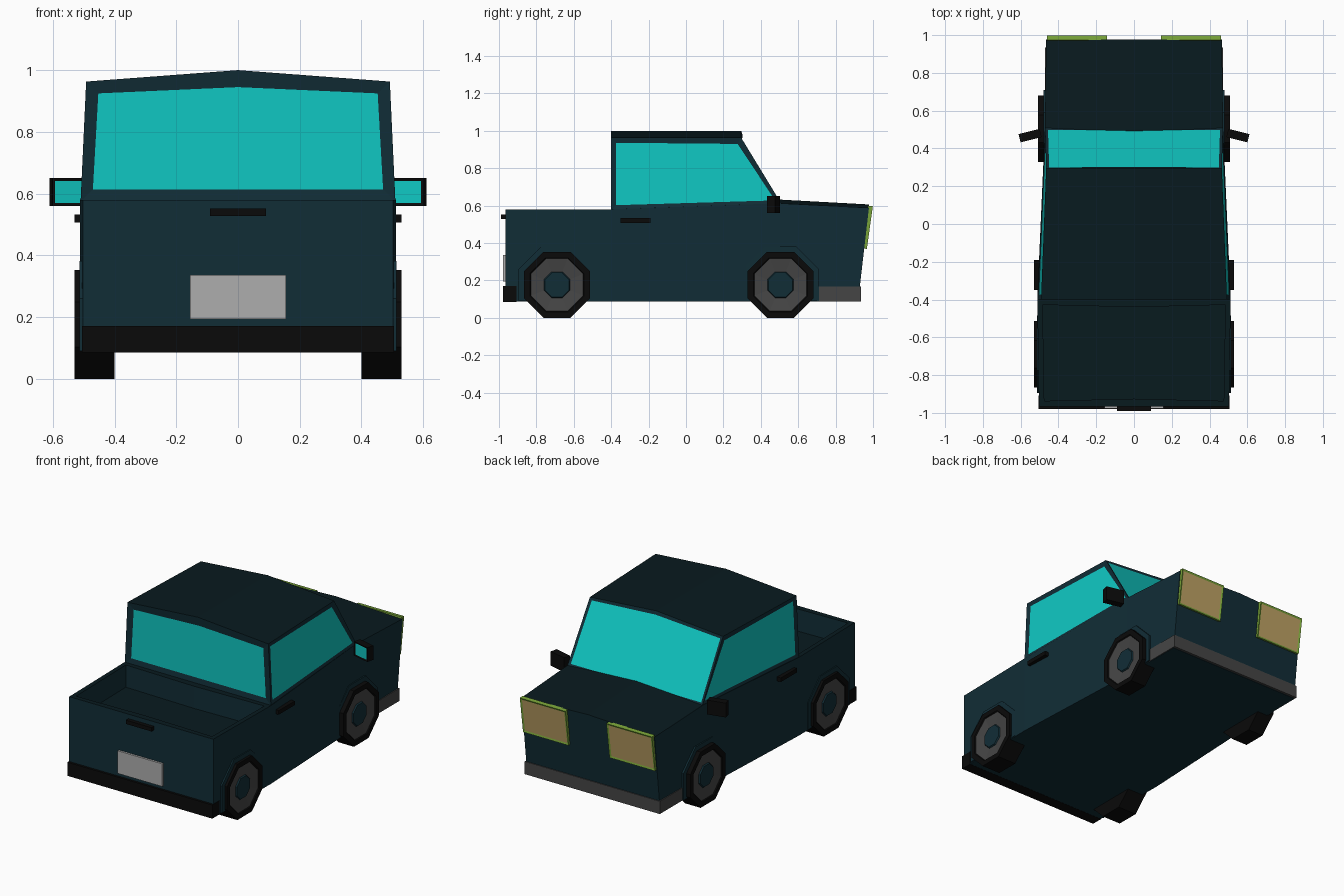
import bpy, bmesh, math
from mathutils import Matrix, Vector

if "Cube" in bpy.data.objects:
    bpy.data.objects.remove(bpy.data.objects["Cube"])


def material(name, rgb):
    m = bpy.data.materials.new(name)
    m.use_nodes = True
    m.diffuse_color = (*rgb, 1)
    bsdf = next(n for n in m.node_tree.nodes if n.type == 'BSDF_PRINCIPLED')
    bsdf.inputs["Base Color"].default_value = (*rgb, 1)
    return m


PAINT = material("blue paint", (0.0056, 0.026, 0.037))
DARK = material("dark blue paint", (0.0026, 0.0105, 0.0137))
GLASS = material("teal glass", (0.005, 0.57, 0.54))
BLACK = material("black rubber", (0.003, 0.003, 0.003))
GREY = material("dark grey metal", (0.06, 0.06, 0.06))
PLATE = material("light grey", (0.42, 0.42, 0.42))
GREEN = material("green trim", (0.19, 0.37, 0.04))
LENS = material("tan lens", (0.52, 0.36, 0.13))


def finish(bm, name, mats):
    bmesh.ops.recalc_face_normals(bm, faces=bm.faces)
    me = bpy.data.meshes.new(name)
    bm.to_mesh(me)
    bm.free()
    for m in mats:
        me.materials.append(m)
    ob = bpy.data.objects.new(name, me)
    bpy.context.scene.collection.objects.link(ob)
    return ob


def loft(rings):
    """Skin closed rings of equal length and cap both ends."""
    bm = bmesh.new()
    vs = [[bm.verts.new(p) for p in ring] for ring in rings]
    n = len(vs[0])
    for a, b in zip(vs, vs[1:]):
        for i in range(n):
            j = (i + 1) % n
            bm.faces.new((a[i], a[j], b[j], b[i]))
    bm.faces.new(vs[0])
    bm.faces.new(vs[-1])
    bmesh.ops.recalc_face_normals(bm, faces=bm.faces)
    return bm


def box_mesh(centre, size, rot=Matrix()):
    bm = bmesh.new()
    bmesh.ops.create_cube(bm, size=1)
    mat = Matrix.Translation(centre) @ rot @ Matrix.Diagonal((*size, 1))
    bmesh.ops.transform(bm, matrix=mat, verts=bm.verts)
    return bm


def box(name, centre, size, mat):
    return finish(box_mesh(centre, size), name, [mat])


def panel(bm, direction, border, depth, index):
    """Inset the face that looks most along a direction and colour it."""
    d = Vector(direction)
    bm.normal_update()
    face = max(bm.faces, key=lambda f: f.normal.dot(d))
    bmesh.ops.inset_region(bm, faces=[face], thickness=border, depth=0)
    bmesh.ops.translate(bm, vec=face.normal * depth, verts=face.verts)
    face.material_index = index


def darken_tops(bm):
    bm.normal_update()
    for f in bm.faces:
        if f.normal.z > 0.8:
            f.material_index = 1


# Lower body: stations of bottom y, top y, half width, corner height, centre height
stations = [(-0.965, -0.965, 0.503, 0.58, 0.58),
            (-0.40, -0.40, 0.512, 0.58, 0.58),
            (0.50, 0.50, 0.472, 0.612, 0.632),
            (0.92, 0.978, 0.465, 0.588, 0.606)]
body = loft([[(-w, yb, 0.086), (w, yb, 0.086), (w, yt, zc), (0, yt, zm), (-w, yt, zc)]
             for yb, yt, w, zc, zm in stations])
# Sunken load bed
bed = [f for f in body.faces
       if f.normal.z > 0.9 and f.calc_center_median().y < -0.5]
bmesh.ops.inset_region(body, faces=bed, thickness=0.04, depth=0)
walls = bmesh.ops.extrude_face_region(body, geom=bed)
bmesh.ops.translate(body, vec=(0, 0, -0.14),
                    verts=[v for v in walls["geom"] if isinstance(v, bmesh.types.BMVert)])
bmesh.ops.delete(body, geom=[f for f in bed if f.is_valid], context='FACES')
darken_tops(body)
finish(body, "body", [PAINT, DARK])

# Cab with a crowned roof, sloping windscreen and inset windows
cab = loft([[(-w, yb, zb), (w, yb, zb), (wt, yt, 0.963), (0, yt, 1.0), (-wt, yt, 0.963)]
            for yb, zb, w, yt, wt in [(-0.40, 0.575, 0.51, -0.40, 0.492),
                                      (0.51, 0.61, 0.471, 0.295, 0.465)]])
darken_tops(cab)
panel(cab, (0, -1, 0), 0.055, -0.006, 2)
panel(cab, (0, 1, 0.5), 0.022, -0.004, 2)
for s in (-1, 1):
    panel(cab, (s, 0, 0), 0.038, -0.006, 2)
finish(cab, "cab", [PAINT, DARK, GLASS])


# Octagonal wheels
def octagon(x, y, z, apothem):
    r = apothem / math.cos(math.pi / 8)
    return [(x, y + r * math.cos(a), z + r * math.sin(a))
            for a in [math.pi / 8 + k * math.pi / 4 for k in range(8)]]


def wheel(name, s, y, outer):
    profile = [(0.40, 0.176), (outer, 0.176), (outer, 0.145),
               (outer - 0.006, 0.14), (outer - 0.016, 0.07), (outer - 0.008, 0.065)]
    bm = loft([octagon(s * x, y, 0.176, r) for x, r in profile])
    for f in bm.faces:
        c = f.calc_center_median()
        r = math.hypot(c.y - y, c.z - 0.176)
        if abs(c.x) > outer - 0.02 and r < 0.142:
            f.material_index = 1 if r > 0.075 else 2
    finish(bm, name, [BLACK, GREY, PAINT])


def arch(name, s, y, width):
    top = octagon(0, y, 0.176, 0.205)
    pts = [(p[1], p[2]) for p in top if p[2] > 0.176]
    pts = [(pts[0][0], 0.09)] + pts + [(pts[-1][0], 0.09)]
    finish(loft([[(s * x, py, pz) for py, pz in pts] for x in (width - 0.06, width)]),
           name, [PAINT])


for s, side in ((1, "left"), (-1, "right")):
    wheel(f"tailgate_end_wheel_{side}", s, -0.69, 0.53)
    wheel(f"bonnet_end_wheel_{side}", s, 0.505, 0.507)
    arch(f"tailgate_end_arch_{side}", s, -0.69, 0.514)
    arch(f"bonnet_end_arch_{side}", s, 0.505, 0.48)

    # Door handle
    box(f"door_handle_{side}", (s * 0.512, -0.27, 0.52), (0.035, 0.16, 0.026), BLACK)

    # Swept wing mirror with glass on its rear face
    turn = Matrix.Rotation(-s * 0.24, 4, 'Z')
    mirror = box_mesh((s * 0.55, 0.468, 0.605), (0.115, 0.045, 0.09), turn)
    panel(mirror, (0, -1, 0), 0.013, -0.003, 1)
    finish(mirror, f"wing_mirror_{side}", [BLACK, GLASS])

    # Tilted headlight with trim around the lens
    tilt = Matrix.Rotation(-0.14, 4, 'X')
    lamp = box_mesh((s * 0.302, 0.97, 0.484), (0.318, 0.026, 0.23), tilt)
    panel(lamp, (0, 1, 0), 0.016, -0.004, 1)
    finish(lamp, f"headlight_{side}", [GREEN, LENS])

# Bumpers, number plate and tailgate handle
box("black_bumper", (0, -0.943, 0.128), (1.012, 0.072, 0.086), BLACK)
box("grey_bumper", (0, 0.818, 0.128), (0.944, 0.234, 0.08), GREY)
box("number_plate", (0, -0.969, 0.265), (0.31, 0.018, 0.143), PLATE)
box("tailgate_handle", (0, -0.975, 0.54), (0.18, 0.03, 0.024), BLACK)
